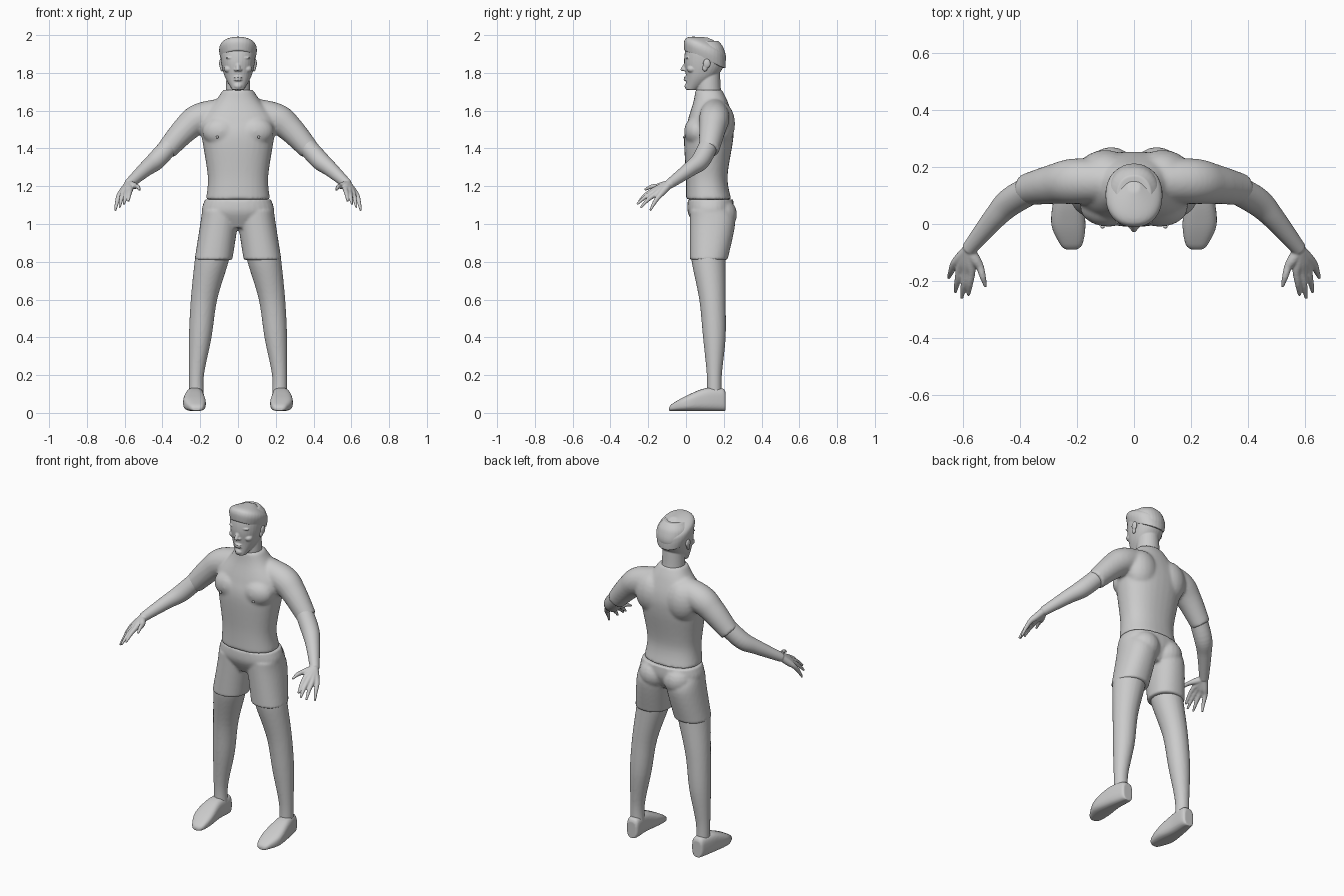
import bpy, bmesh, math
from mathutils import Vector, Matrix

if "Cube" in bpy.data.objects:
    bpy.data.objects.remove(bpy.data.objects["Cube"], do_unlink=True)

X, Y, Z = Vector((1, 0, 0)), Vector((0, 1, 0)), Vector((0, 0, 1))
SEGMENTS = 32
STEPS = 6

grey = bpy.data.materials.new("plain grey")
grey.use_nodes = True
grey.diffuse_color = (0.6, 0.6, 0.6, 1)
grey.node_tree.nodes["Principled BSDF"].inputs["Base Color"].default_value = grey.diffuse_color


def spline(before, start, end, after, t):
    """Smooth value between start and end, guided by both neighbours."""
    leave, arrive = (end - before) / 2, (after - start) / 2
    ease = t * t * (3 - 2 * t)
    return (start + (end - start) * ease
            + leave * t * (1 - t) ** 2 - arrive * t * t * (1 - t))


def smooth_rings(rings):
    """Fill in rings of (x, y, z, half width, half depth) along a spline."""
    padded = [rings[0], *rings, rings[-1]]
    result = []
    for window in zip(padded, padded[1:], padded[2:], padded[3:]):
        for step in range(STEPS):
            result.append([spline(*values, step / STEPS) for values in zip(*window)])
    result.append(list(rings[-1]))
    return result


def signed_power(value, power):
    return math.copysign(abs(value) ** power, value)


def loft(bm, rings, normal=None, ref=Y, square=2, sides=(1,)):
    """Skin rings into a closed tube; a missing normal follows the path,
    and a ring with a single radius is round."""
    rings = smooth_rings(rings)
    centres = [Vector(ring[:3]) for ring in rings]
    last = len(rings) - 1
    for side in sides:
        loops = []
        for i, (centre, ring) in enumerate(zip(centres, rings)):
            along = normal or centres[min(i + 1, last)] - centres[max(i - 1, 0)]
            along = along.normalized()
            deep = (ref - along * ref.dot(along)).normalized()
            wide = deep.cross(along)
            loop = []
            for k in range(SEGMENTS):
                angle = math.tau * k / SEGMENTS
                point = (centre
                         + wide * ring[3] * signed_power(math.cos(angle), 2 / square)
                         + deep * ring[-1] * signed_power(math.sin(angle), 2 / square))
                loop.append(bm.verts.new((point.x * side, point.y, point.z)))
            loops.append(loop)
        for low, high in zip(loops, loops[1:]):
            for k in range(SEGMENTS):
                bm.faces.new((low[k - 1], low[k], high[k], high[k - 1]))
        bm.faces.new(loops[0])
        bm.faces.new(loops[-1])


BOTH = (1, -1)


def blob(bm, centre, radii, sides=BOTH):
    """Ellipsoid used for muscles and facial features."""
    for side in sides:
        place = Matrix.Translation((centre[0] * side, *centre[1:]))
        bmesh.ops.create_uvsphere(bm, u_segments=20, v_segments=12, radius=1,
                                  matrix=place @ Matrix.Diagonal((*radii, 1)))


def finish(name, bm, voxel, smoothing=3):
    """Fuse the overlapping volumes into one smooth skin."""
    bmesh.ops.recalc_face_normals(bm, faces=bm.faces)
    mesh = bpy.data.meshes.new(name)
    bm.to_mesh(mesh)
    bm.free()
    mesh.materials.append(grey)
    obj = bpy.data.objects.new(name, mesh)
    bpy.context.collection.objects.link(obj)
    remesh = obj.modifiers.new("fuse", 'REMESH')
    remesh.mode = 'VOXEL'
    remesh.voxel_size = voxel
    remesh.use_smooth_shade = True
    relax = obj.modifiers.new("relax", 'SMOOTH')
    relax.factor = 0.5
    relax.iterations = smoothing


# Shirt: trunk, sleeves, chest and back muscles
bm = bmesh.new()
loft(bm, [(0, .12, 1.13, .17, .12), (0, .11, 1.25, .16, .11),
          (0, .12, 1.45, .19, .13), (0, .13, 1.55, .2, .12),
          (0, .13, 1.65, .12, .09), (0, .12, 1.71, .08, .07)],
     normal=Z, square=2.3)
loft(bm, [(.05, .15, 1.6, .07), (.2, .15, 1.56, .08),
          (.28, .14, 1.5, .07), (.38, .12, 1.39, .055)], sides=BOTH)
blob(bm, (.09, .06, 1.49), (.1, .07, .08))
blob(bm, (.1, .18, 1.53), (.1, .08, .12))
finish("shirt", bm, .009, 6)

# Nipples
bm = bmesh.new()
blob(bm, (.11, -.01, 1.46), (.008, .006, .008))
finish("nipples", bm, .003, 1)

# Shorts: hips, thighs and buttocks
bm = bmesh.new()
loft(bm, [(0, .13, 1.13, .175, .12), (0, .13, 1.06, .19, .12),
          (0, .13, .98, .13, .08)], normal=Z, square=2.3)
loft(bm, [(.09, .13, 1.07, .1, .11), (.1, .14, 1, .1, .12),
          (.13, .12, .81, .1, .1)], normal=Z, square=2.2, sides=BOTH)
blob(bm, (.08, .18, 1.05), (.09, .09, .09))
finish("shorts", bm, .008)

# Bare legs: thigh, knee, calf and ankle
bm = bmesh.new()
loft(bm, [(.13, .12, .87, .09), (.14, .12, .8, .09, .08)[:3] + (.09,),
          (.18, .14, .6, .07), (.2, .15, .4, .06), (.22, .15, .2, .04),
          (.22, .15, .08, .04)], normal=Z, sides=BOTH)
finish("legs", bm, .008)

# Shoes, lofted from heel to toe
bm = bmesh.new()
loft(bm, [(.22, .21, .06, .03, .05), (.22, .19, .07, .04, .06),
          (.23, .1, .07, .05, .06), (.23, 0, .05, .06, .04),
          (.22, -.07, .03, .04, .02), (.22, -.09, .02, .02, .01)],
     normal=Y, ref=Z, square=3, sides=BOTH)
finish("shoes", bm, .006)

# Forearms
bm = bmesh.new()
wrist = Vector((.58, -.09, 1.21))
loft(bm, [(.34, .13, 1.44, .05), (.43, .08, 1.34, .05),
          (.49, .02, 1.29, .04), (*wrist, .026)], ref=Z, sides=BOTH)


def digit(knuckle, tip):
    """One tapering digit from the wrist through its knuckle to the tip."""
    bend = knuckle.lerp(tip, .5) + Z * .007
    points = [(wrist, .021), (wrist.lerp(knuckle, .6), .019),
              (knuckle, .014), (bend, .011), (tip, .006)]
    loft(bm, [(*point, radius) for point, radius in points], ref=Z, sides=BOTH)


# Hands: four fingers fanned along an arc of knuckles, then the thumb
index_knuckle, little_knuckle = Vector((.57, -.17, 1.18)), Vector((.63, -.14, 1.15))
index_tip, little_tip = Vector((.58, -.25, 1.12)), Vector((.65, -.19, 1.07))
for finger in range(4):
    across = finger / 3
    arc = Y * math.sin(math.pi * across)
    digit(index_knuckle.lerp(little_knuckle, across) - arc * .01,
          index_tip.lerp(little_tip, across) - arc * .035)
digit(Vector((.54, -.15, 1.2)), Vector((.52, -.22, 1.18)))
finish("forearms_and_hands", bm, .0045)

# Head: skull, neck, nose, brows, eyes, cheeks, lips and chin
bm = bmesh.new()
loft(bm, [(0, .03, 1.71, .03, .03), (0, .08, 1.78, .07, .08),
          (0, .1, 1.86, .09, .11), (0, .1, 1.93, .09, .1),
          (0, .1, 1.97, .06, .07)], normal=Z, square=2.2)
loft(bm, [(0, .13, 1.66, .065), (0, .12, 1.71, .065), (0, .12, 1.8, .06)], normal=Z)
loft(bm, [(0, .01, 1.87, .008), (0, -.016, 1.82, .012), (0, -.01, 1.81, .01)], normal=Z)
blob(bm, (.013, -.006, 1.816), (.009, .01, .008))
blob(bm, (.036, .008, 1.88), (.03, .012, .007))
blob(bm, (.034, .01, 1.857), (.015, .009, .007))
blob(bm, (.05, .03, 1.82), (.025, .025, .02))
for lip_height in (1.776, 1.763):
    blob(bm, (0, .002, lip_height), (.023, .015, .006), sides=(1,))
blob(bm, (0, .012, 1.73), (.024, .02, .018), sides=(1,))
finish("head", bm, .004, 2)

# Ears: rim and lobe
bm = bmesh.new()
blob(bm, (.09, .11, 1.85), (.01, .02, .026))
blob(bm, (.085, .1, 1.825), (.01, .014, .018))
finish("ears", bm, .004, 2)

# Short cropped hair, hairline sloping down to the nape
bm = bmesh.new()
loft(bm, [(0, .1, 1.87, .09, .12), (0, .1, 1.92, .1, .12),
          (0, .11, 1.95, .085, .1), (0, .13, 1.98, .02, .02)],
     normal=Vector((0, .4, .9)), square=2.2)
finish("hair", bm, .005)
